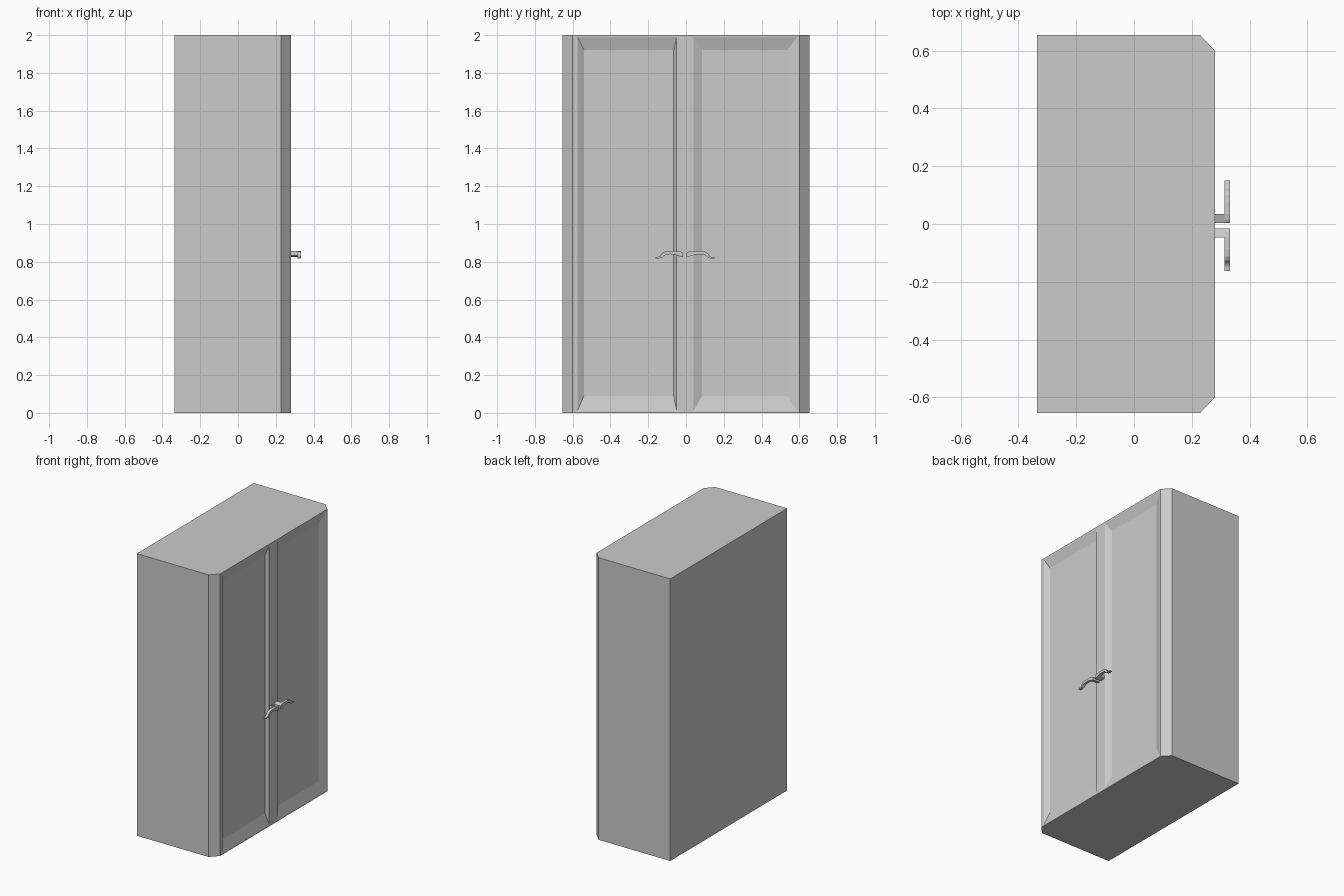
import bpy, bmesh

if "Cube" in bpy.data.objects:
    bpy.data.objects.remove(bpy.data.objects["Cube"])

FRONT = 0.28    # x of the door faces
DEPTH = 0.022   # recess depth of the door panels
MID = -0.006    # plane between the two handles


def loft(name, rings):
    """Closed solid through rings of equally many points."""
    bm = bmesh.new()
    vr = [[bm.verts.new(p) for p in ring] for ring in rings]
    n = len(vr[0])
    for a, b in zip(vr, vr[1:]):
        for i in range(n):
            bm.faces.new((a[i], a[(i + 1) % n], b[(i + 1) % n], b[i]))
    bm.faces.new(vr[0][::-1])
    bm.faces.new(vr[-1])
    bmesh.ops.recalc_face_normals(bm, faces=bm.faces)
    me = bpy.data.meshes.new(name)
    bm.to_mesh(me)
    bm.free()
    ob = bpy.data.objects.new(name, me)
    bpy.context.collection.objects.link(ob)
    return ob


def rect(x, y0, y1, z0, z1):
    return [(x, y0, z0), (x, y1, z0), (x, y1, z1), (x, y0, z1)]


# Cabinet body with two chamfered vertical corners
plan = [(-0.335, -0.655), (0.228, -0.655), (FRONT, -0.6),
        (FRONT, 0.6), (0.228, 0.655), (-0.335, 0.655)]
body = loft("cabinet_body", [[(x, y, z) for x, y in plan] for z in (0, 2)])

# Recessed door panels: (outer y range, inner y range)
for outer, inner in [((-0.575, -0.05), (-0.54, -0.065)),
                     ((0.04, 0.59), (0.085, 0.535))]:
    cutter = loft("panel_cutter", [rect(FRONT - DEPTH, *inner, 0.09, 1.92),
                                   rect(FRONT, *outer, 0.01, 1.99),
                                   rect(FRONT + 0.05, *outer, 0.01, 1.99)])
    cutter.hide_render = True
    mod = body.modifiers.new("panel", 'BOOLEAN')
    mod.operation = 'DIFFERENCE'
    mod.solver = 'EXACT'
    mod.object = cutter
    bpy.context.view_layer.objects.active = body
    bpy.ops.object.modifier_apply(modifier=mod.name)
    bpy.data.objects.remove(cutter)

# Lever handles: curved profile (y, z) plus a square post, mirrored
lever = [(0.003, 0.824), (0.003, 0.847), (0.014, 0.853), (0.035, 0.857),
         (0.075, 0.857), (0.100, 0.854), (0.114, 0.846), (0.124, 0.832),
         (0.134, 0.826), (0.150, 0.824), (0.150, 0.818), (0.130, 0.818),
         (0.115, 0.822), (0.105, 0.832), (0.092, 0.838), (0.070, 0.840),
         (0.045, 0.838), (0.025, 0.830)]
post = [(0.004, 0.826), (0.034, 0.834), (0.034, 0.856), (0.004, 0.846)]
for side, s in (("right", 1), ("left", -1)):
    for part, prof, x0, x1 in (("lever", lever, 0.314, 0.333),
                               ("post", post, FRONT - 0.003, 0.316)):
        loft(f"{side}_handle_{part}",
             [[(x, MID + s * (y - MID), z) for y, z in prof] for x in (x0, x1)])
